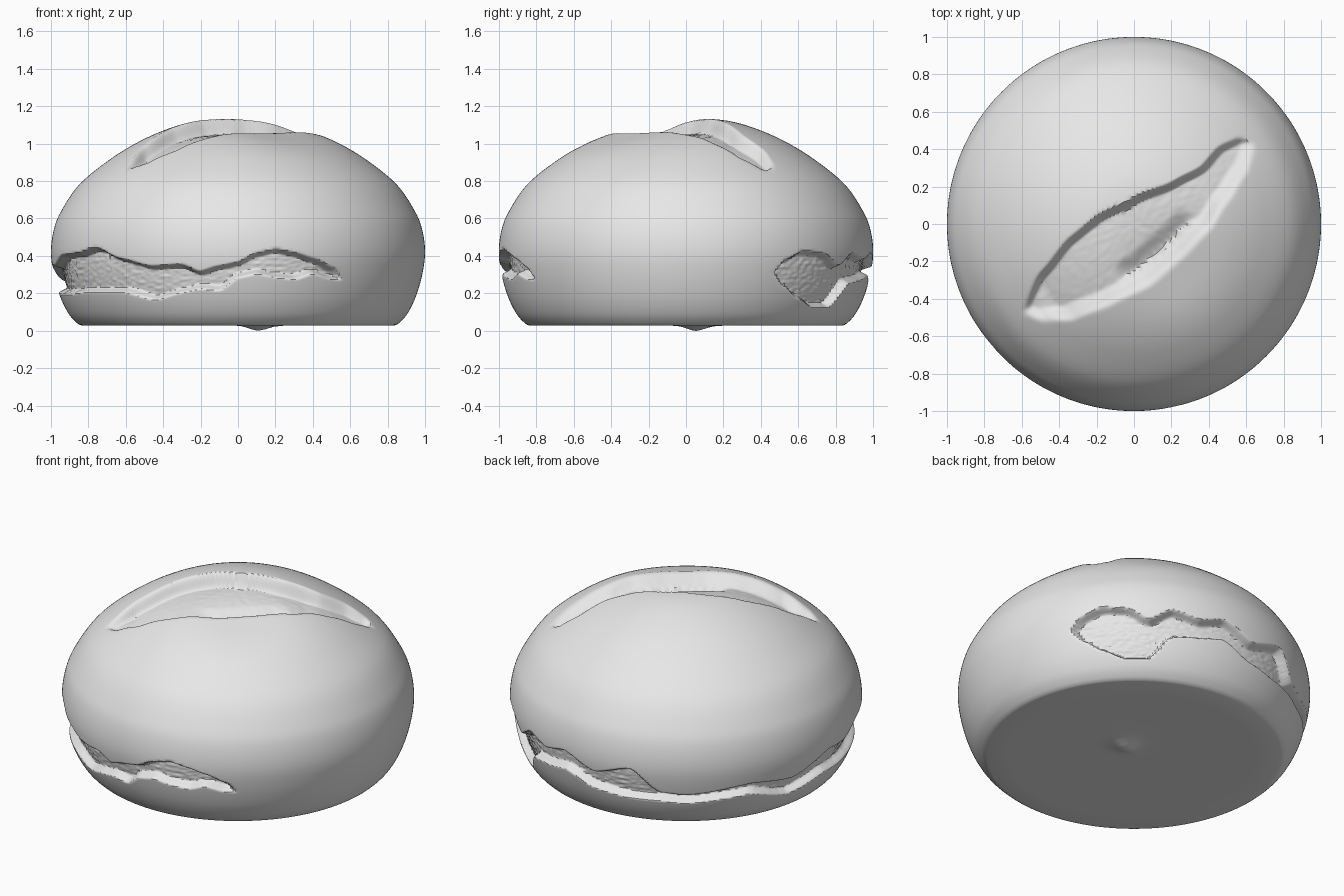
import bpy, bmesh, math
from mathutils import Vector, noise

cube = bpy.data.objects.get("Cube")
if cube:
    bpy.data.objects.remove(cube, do_unlink=True)

SEGMENTS = 400

# Dome profile from the base edge to the crown: (radius, height)
PROFILE = [(.835, .028), (.86, .04), (.905, .09), (.95, .18), (.985, .3), (1, .42),
           (.985, .54), (.945, .64), (.85, .78), (.7, .905), (.55, 1.0), (.4, 1.07),
           (.25, 1.118), (.1, 1.14), (0, 1.143)]
STEPS = [3, 6, 14, 18, 18, 10, 6, 7, 9, 9, 9, 9, 9, 6]

# Side tear: (azimuth in degrees, upper edge, lower edge)
TEAR = [(28, .31, .31), (33, .39, .23), (39, .43, .17), (47, .42, .12), (55, .35, .12),
        (63, .42, .25), (72, .385, .265), (81, .42, .29), (93, .345, .22), (106, .41, .2),
        (116, .27, .2), (125, .255, .19), (147, .3, .22), (163, .27, .15), (180, .36, .2),
        (189, .35, .19), (200, .41, .19), (211, .42, .2), (220, .45, .2), (231, .39, .2),
        (242, .35, .16), (252, .36, .2), (258, .32, .22), (264, .35, .21), (270, .37, .28),
        (276, .42, .3), (282, .44, .28), (288, .42, .27), (294, .39, .3), (301, .34, .27),
        (305, .27, .265)]

# Top slash outline in its own axes: (position along, offset across)
SLASH_BACK = [(-.78, -.01), (-.55, .10), (-.32, .154), (-.13, .16), (.09, .12), (.3, .064),
              (.466, .038), (.61, .066), (.72, .046), (.78, -.03)]
SLASH_FRONT = [(-.78, -.03), (-.68, -.154), (-.55, -.23), (-.34, -.284), (-.12, -.324),
               (.08, -.31), (.29, -.28), (.46, -.22), (.63, -.16), (.74, -.094), (.78, -.04)]


def smooth(x):
    x = max(0.0, min(1.0, x))
    return x * x * (3 - 2 * x)


def lookup(table, x, column=1):
    """Eased interpolation in a sorted table; None outside its range."""
    for a, b in zip(table, table[1:]):
        if a[0] <= x <= b[0]:
            t = (x - a[0]) / (b[0] - a[0])
            return a[column] + (b[column] - a[column]) * (t + smooth(t)) / 2
    return None


def spline(points, steps):
    """Catmull-Rom curve through the points."""
    out = []
    last = len(points) - 1
    for i, n in enumerate(steps):
        p = [Vector(points[max(0, min(last, i + k))]) for k in (-1, 0, 1, 2)]
        if i + 2 > last:
            p[3] = Vector((-points[i][0], points[i][1]))
        for s in range(n):
            t = s / n
            out.append(0.5 * (2 * p[1] + (p[2] - p[0]) * t
                              + (2 * p[0] - 5 * p[1] + 4 * p[2] - p[3]) * t * t
                              + (3 * p[1] - p[0] - 3 * p[2] + p[3]) * t ** 3))
    return out


def tear_depth(angle, z):
    top, low = lookup(TEAR, angle, 1), lookup(TEAR, angle, 2)
    if top is None or not low < z < top:
        return 0.0
    depth = .055 * smooth((top - z) / .025) * smooth((z - low) / .035)
    grain = noise.noise(Vector((angle * 1.1, z * 60, 0)))
    return depth * (1 + .12 * grain)


def slash_depth(x, y):
    u, w = .8 * x + .6 * y, -.6 * x + .8 * y
    # Crust sags a little beside the front lip
    depth = .045 * math.exp(-(u * u + (w + .3) ** 2) / .08)
    back, front = lookup(SLASH_BACK, u), lookup(SLASH_FRONT, u)
    if back is None or not front < w < back:
        return depth
    floor = .085 * min(1, (back - front) / .3)
    cut = smooth((back - w) / .05) * smooth((w - front) / .11)
    # Ragged pocket below the front lip
    ragged = .015 * noise.noise(Vector((u * 25, 0, 3)))
    pocket = .03 * smooth((w - front - .1 + ragged) / .02) * smooth((front + .22 - w) / .1)
    pocket *= smooth((.28 - abs(u - .02)) / .1)
    grain = .002 * noise.noise(Vector((u * 30, w * 30, 0)))
    return depth + floor * cut + pocket + grain * cut


def surface(radius, z, angle):
    a = math.radians(angle)
    if z > .6:
        x, y = radius * math.cos(a), radius * math.sin(a)
        return Vector((x, y, z - slash_depth(x, y)))
    radius -= tear_depth(angle, z)
    x, y = radius * math.cos(a), radius * math.sin(a)
    if z < .03:
        # Small nub under the base
        z -= .028 * math.exp(-((x - .11) ** 2 + (y - .055) ** 2) / .0045)
    return Vector((x, y, z))


# Bun: rings from the middle of the base, up the side, to the crown
rings = [Vector((r, .028)) for r in (.03, .06, .09, .12, .16, .2, .26, .35, .5, .7)]
rings += spline(PROFILE, STEPS)

bm = bmesh.new()
rows = [[bm.verts.new(surface(p.x, p.y, 360 * i / SEGMENTS)) for i in range(SEGMENTS)]
        for p in rings]
for lower, upper in zip(rows, rows[1:]):
    for i in range(SEGMENTS):
        j = (i + 1) % SEGMENTS
        bm.faces.new((lower[i], lower[j], upper[j], upper[i]))
for row, z in ((rows[0], .028), (rows[-1], 1.143)):
    pole = bm.verts.new(surface(0, z, 0))
    for i in range(SEGMENTS):
        bm.faces.new((row[i], row[(i + 1) % SEGMENTS], pole))
bmesh.ops.recalc_face_normals(bm, faces=bm.faces)
mesh = bpy.data.meshes.new("bread_bun")
bm.to_mesh(mesh)
bm.free()

bun = bpy.data.objects.new("bread_bun", mesh)
bpy.context.collection.objects.link(bun)

# Plain grey crust
crust = bpy.data.materials.new("plain_grey")
crust.use_nodes = True
crust.diffuse_color = (.8, .8, .8, 1)
crust.node_tree.nodes["Principled BSDF"].inputs["Base Color"].default_value = (.8, .8, .8, 1)
mesh.materials.append(crust)

bpy.ops.object.select_all(action='DESELECT')
bun.select_set(True)
bpy.context.view_layer.objects.active = bun
bpy.ops.object.shade_smooth_by_angle(angle=math.radians(40))
